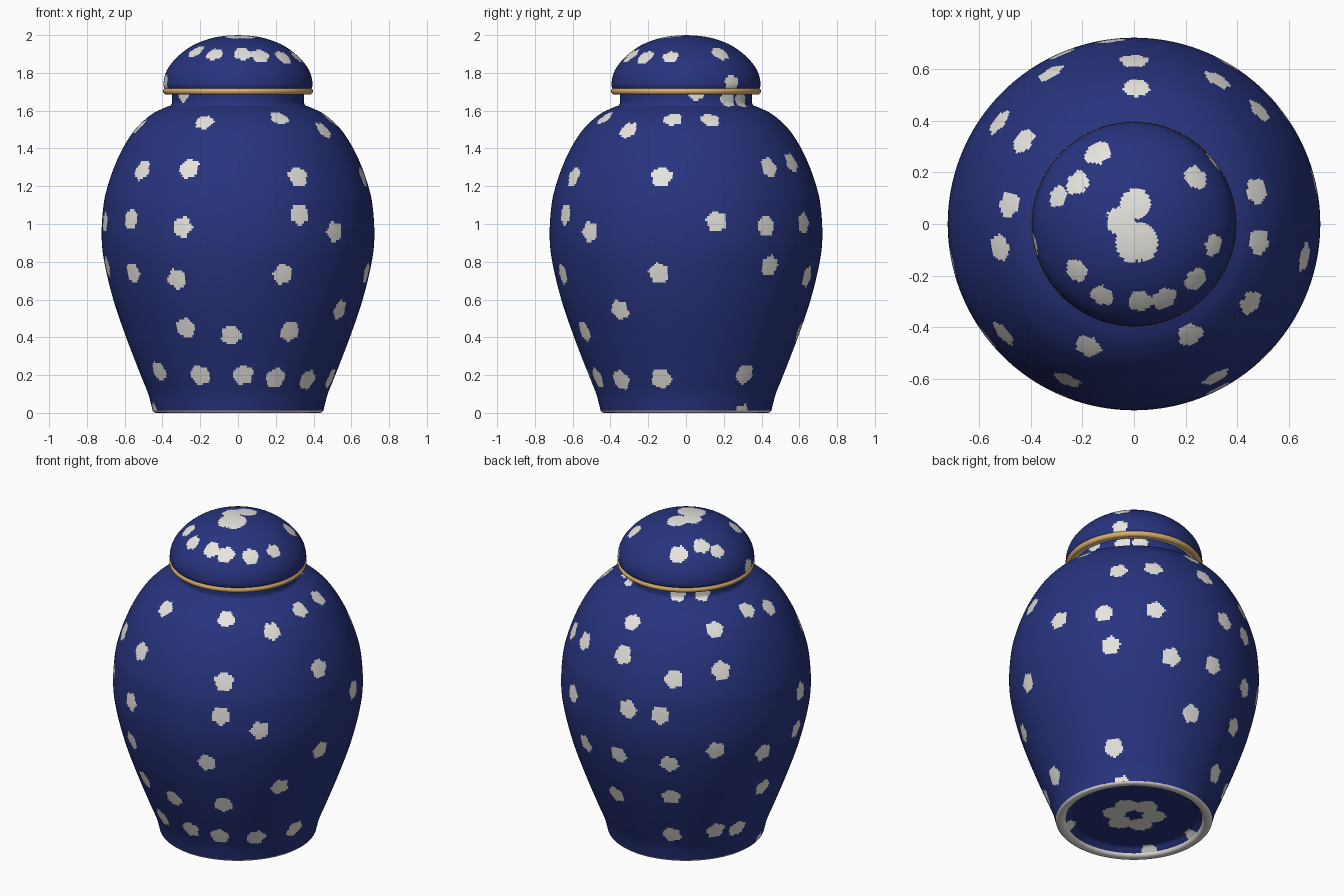
import bpy, bmesh, math
from mathutils import Vector, kdtree

if "Cube" in bpy.data.objects:
    bpy.data.objects.remove(bpy.data.objects["Cube"])


def material(name, rgb):
    m = bpy.data.materials.new(name)
    m.diffuse_color = (*rgb, 1)
    m.use_nodes = True
    m.node_tree.nodes["Principled BSDF"].inputs["Base Color"].default_value = m.diffuse_color
    return m


BLUE = material("cobalt blue", (0.021, 0.034, 0.21))
WHITE = material("blossom white", (0.84, 0.82, 0.77))
GOLD = material("gold", (0.70, 0.42, 0.14))
STEP = 0.0125


def curve(pts):
    """Smooth profile through the points (Catmull-Rom)."""
    p = [Vector(q) for q in pts]
    p = [2 * p[0] - p[1]] + p + [2 * p[-1] - p[-2]]
    out = []
    for a, b, c, d in zip(p, p[1:], p[2:], p[3:]):
        n = max(2, round((c - b).length / STEP))
        for k in range(n):
            t = k / n
            out.append(0.5 * (2 * b + (c - a) * t + (2 * a - 5 * b + 4 * c - d) * t ** 2
                              + (3 * b - a - 3 * c + d) * t ** 3))
    return out + [p[-2]]


def line(pts):
    """Straight-sided profile cut into even steps."""
    p = [Vector(q) for q in pts]
    out = []
    for a, b in zip(p, p[1:]):
        n = max(1, round((b - a).length / STEP))
        out += [a.lerp(b, k / n) for k in range(n)]
    return out + [p[-1]]


def on_ring(deg, r, z):
    """Point at an angle measured from the front (-y) towards the right."""
    a = math.radians(deg)
    return Vector((r * math.sin(a), -r * math.cos(a), z))


def lathe(name, prof, mats, seg=360, spots=()):
    """Spin a profile; faces near a spot centre take the second material."""
    verts = [on_ring(360 * j / seg, max(r, 0), z) for r, z in prof for j in range(seg)]
    faces = [(i * seg + j, i * seg + (j + 1) % seg,
              (i + 1) * seg + (j + 1) % seg, (i + 1) * seg + j)
             for i in range(len(prof) - 1) for j in range(seg)]
    me = bpy.data.meshes.new(name)
    me.from_pydata(verts, [], faces)
    bm = bmesh.new()
    bm.from_mesh(me)
    bmesh.ops.remove_doubles(bm, verts=bm.verts, dist=1e-5)
    bm.to_mesh(me)
    bm.free()
    for m in mats:
        me.materials.append(m)
    if spots:
        kd = kdtree.KDTree(len(spots))
        for i, (c, r) in enumerate(spots):
            kd.insert(c, i)
        kd.balance()
        for f in me.polygons:
            for co, i, d in kd.find_range(f.center, 0.1):
                v = f.center - co
                side = Vector((-co.y, co.x, 0)).normalized().dot(v)
                # five soft petals
                if d < spots[i][1] * (1 + 0.08 * math.cos(5 * math.atan2(v.z, side) + i)):
                    f.material_index = 1
                    break
    for f in me.polygons:
        f.use_smooth = True
    ob = bpy.data.objects.new(name, me)
    bpy.context.collection.objects.link(ob)
    return ob


# Jar body: blossoms listed by row as (angle from front, height)
body = curve([(0.452, 0.012), (0.475, 0.1), (0.515, 0.2), (0.592, 0.4), (0.66, 0.6),
              (0.708, 0.8), (0.722, 0.94), (0.712, 1.1), (0.69, 1.2), (0.656, 1.3),
              (0.61, 1.4), (0.545, 1.5), (0.465, 1.575), (0.40, 1.61), (0.356, 1.628)])
body += line([(0.35, 1.64), (0.35, 1.70)])
rows = [
    # foot
    [(-77, 0.01), (131, 0.0)],
    # low
    [(-53, .22), (-23, .20), (3, .20), (23, .185), (47, .175), (75, .18), (127, .205),
     (206, .20), (234, .22), (250, .20)],
    [(-27, .45), (-3.5, .41), (27, .43), (57, .545), (173, .43), (207, .49), (261, .465)],
    # middle
    [(-80, .775), (-53, .74), (-28, .71), (20, .735), (78, .74), (129, .78), (158, .72),
     (181, .74), (207, .735), (229, .82), (255, .735)],
    [(-78, 1.01), (-52, 1.025), (-24, .985), (27, 1.05), (45, .96), (103, 1.015),
     (126, .99), (150, 1.005), (187, 1.06), (203, 1.05)],
    # high
    [(-50, 1.285), (-23, 1.295), (28, 1.25), (79, 1.25), (132, 1.30), (150, 1.325),
     (180, 1.35), (209, 1.265), (233, 1.30)],
    [(-80, 1.515), (-20.5, 1.54), (27, 1.56), (56, 1.497), (82, 1.555), (105, 1.55),
     (179, 1.515), (233, 1.51), (261, 1.555)],
    # neck
    [(-56, 1.69), (99, 1.70), (129, 1.66), (146, 1.655), (207, 1.66), (231, 1.66)],
]
sizes = [.045, .054, .053, .053, .053, .054, .05, .045]
spots = []
for row, size in zip(rows, sizes):
    for deg, z in row:
        r = min(body, key=lambda p: abs(p.y - z)).x
        spots.append((on_ring(deg, r, z), size))
lathe("jar_body", body, [BLUE, WHITE], spots=spots)

# Unglazed foot ring
lathe("foot_ring", curve([(0.395, 0.018), (0.405, 0.004), (0.425, 0.0), (0.443, 0.002),
                          (0.452, 0.012)]), [WHITE], 180)

# Recessed underside with a wreath of blossoms in the middle
under = [(on_ring(60 * k, 0.115, 0.045), 0.068) for k in range(6)]
under += [(on_ring(a, 0.39, 0.025), 0.045) for a in (36, 131, 261, 307)]
lathe("jar_underside", line([(0, 0.045), (0.365, 0.045), (0.395, 0.018)]),
      [BLUE, WHITE], 240, under)

# Domed lid: blossoms as (angle from front, radius)
lid = curve([(0.385, 1.712), (0.395, 1.735), (0.386, 1.79), (0.36, 1.84), (0.312, 1.893),
             (0.24, 1.945), (0.15, 1.981), (0.07, 1.996), (0, 2.0)])
lid_spots = [(207, .31, .052), (234, .272, .048), (250, .315, .042), (127, .30, .048),
             (75, .32, .042), (48, .323, .048), (22, .314, .05), (4.5, .302, .048),
             (-24, .306, .046), (-51, .288, .046), (-78, .394, .045), (128, .394, .045),
             (173, .08, .06), (253, .052, .055), (8, .07, .08)]
spots = []
for deg, r, size in lid_spots:
    z = min(lid, key=lambda p: abs(p.x - r)).y
    spots.append((on_ring(deg, r, z), size))
lathe("lid_dome", lid, [BLUE, WHITE], 300, spots)

# Gold band round the lid rim
band = [(0.378 + 0.019 * math.cos(t), 1.703 + 0.018 * math.sin(t))
        for t in (2 * math.pi * k / 16 for k in range(17))]
lathe("lid_gold_band", band, [GOLD], 128)

# Unglazed seat under the lid
lathe("lid_seat", line([(0.345, 1.69), (0.378, 1.688)]), [WHITE], 128)
